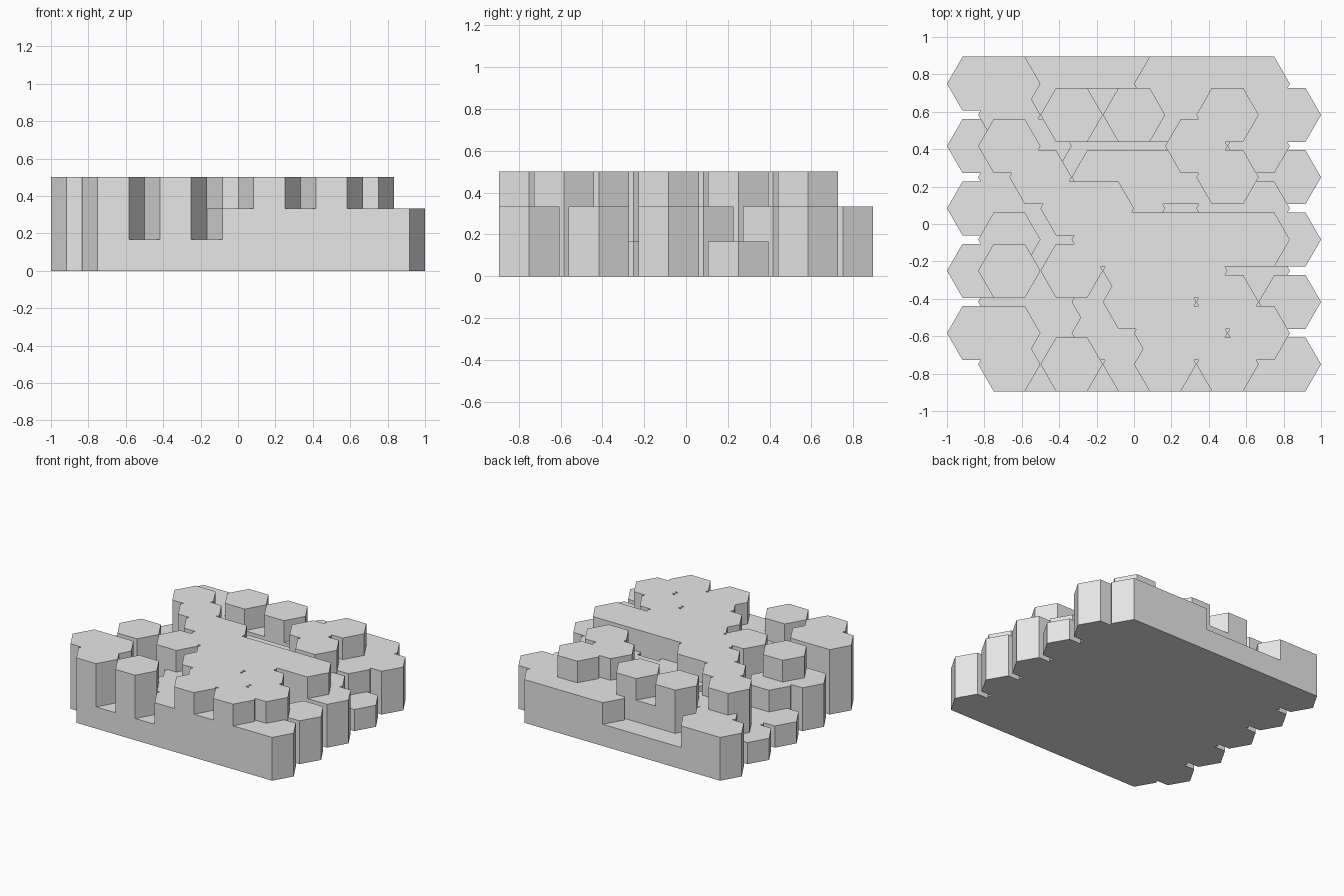
import bpy
import bmesh
from math import cos, sin, pi

cube = bpy.data.objects.get("Cube")
if cube:
    bpy.data.objects.remove(cube, do_unlink=True)

STEP = 1 / 6          # column spacing, row spacing, hex radius and tier height

# Stone material shared by every tier
stone = bpy.data.materials.new("light_grey_stone")
GREY = (0.8, 0.8, 0.8, 1)
stone.diffuse_color = GREY
stone.use_nodes = True
stone.node_tree.nodes["Principled BSDF"].inputs["Base Color"].default_value = GREY

# Terrain map, back row first: l = low, m = middle, h = high
TERRAIN = """
mmllllmmmm
mlhmhmmhmm
lhmllllhlm
lhlmmmmhll
lllhhmllmm
mllhhhhhhm
mhlhmhhhll
lllmhhmhlm
hhllmmhhmh
hlhlmhmhmm
""".split()


def add_column(bm, x, y, height):
    """Six-sided prism standing on the ground, points facing left and right."""
    ring = [bm.verts.new((x + STEP * cos(k * pi / 3), y + STEP * sin(k * pi / 3), 0))
            for k in range(6)]
    base = bm.faces.new(ring)
    top = bmesh.ops.extrude_face_region(bm, geom=[base], use_keep_orig=True)
    raised = [v for v in top["geom"] if isinstance(v, bmesh.types.BMVert)]
    bmesh.ops.translate(bm, verts=raised, vec=(0, 0, height))


def build_tier(name, key, height):
    """All columns of one height; every second row is shifted one step."""
    bm = bmesh.new()
    for r, row in enumerate(TERRAIN):
        for c, cell in enumerate(row):
            if cell == key:
                add_column(bm, (c + r % 2 - 5) * STEP, (4.5 - r) * STEP, height)
    bmesh.ops.recalc_face_normals(bm, faces=bm.faces)
    mesh = bpy.data.meshes.new(name)
    bm.to_mesh(mesh)
    bm.free()
    mesh.materials.append(stone)
    obj = bpy.data.objects.new(name, mesh)
    bpy.context.collection.objects.link(obj)


# Three tiers of hexagonal columns
for level, name in enumerate(("low_columns", "middle_columns", "high_columns"), 1):
    build_tier(name, name[0], level * STEP)
